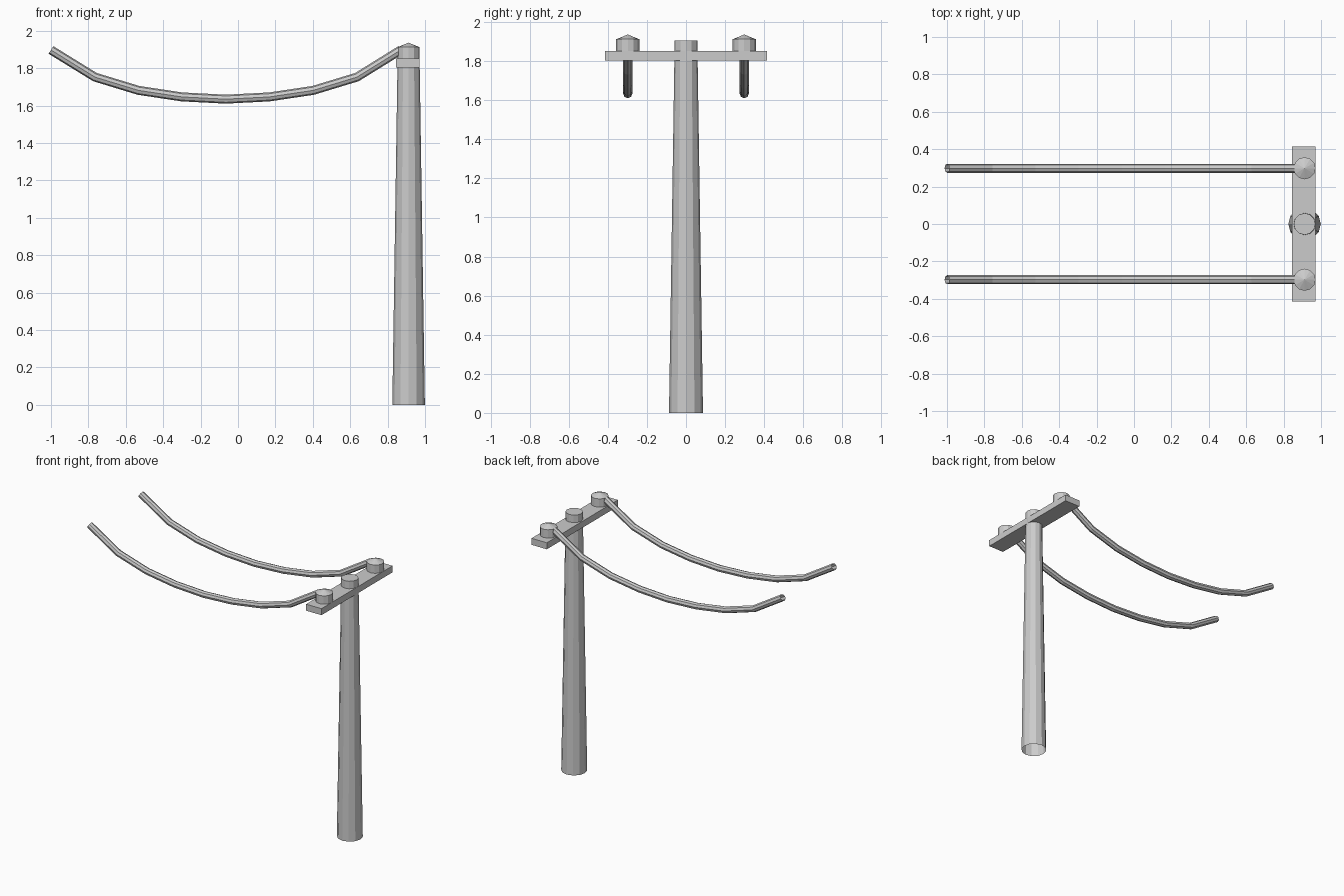
import bpy, bmesh, math

if "Cube" in bpy.data.objects:
    bpy.data.objects.remove(bpy.data.objects["Cube"])

POLE_X = 0.912
ARM_TOP = 1.851


def turned(name, profile, x, y, sides, cap_top):
    """Revolve (radius, z) rings around a vertical axis, open at the bottom."""
    bm = bmesh.new()
    rings = []
    for r, z in profile:
        rings.append([bm.verts.new((x + r * math.cos(2 * math.pi * i / sides),
                                    y + r * math.sin(2 * math.pi * i / sides), z))
                      for i in range(sides)])
    for a, b in zip(rings, rings[1:]):
        for i in range(sides):
            j = (i + 1) % sides
            bm.faces.new((a[i], a[j], b[j], b[i]))
    if cap_top is None:
        bm.faces.new(rings[-1])
    else:
        tip = bm.verts.new((x, y, cap_top))
        for i in range(sides):
            bm.faces.new((rings[-1][i], rings[-1][(i + 1) % sides], tip))
    me = bpy.data.meshes.new(name)
    bm.to_mesh(me)
    bm.free()
    ob = bpy.data.objects.new(name, me)
    bpy.context.collection.objects.link(ob)
    return ob


# tapered pole, flat top
turned("pole", [(0.087, 0), (0.058, 1.906)], POLE_X, 0, 12, None)

# cross arm
bpy.ops.mesh.primitive_cube_add(size=1, location=(0.908, 0, (1.803 + ARM_TOP) / 2))
arm = bpy.context.object
arm.name = "cross_arm"
arm.scale = (0.125, 0.828, ARM_TOP - 1.803)

# sagging wire centre line (x, z)
SAG = [(-1, 1.897), (-0.765, 1.752), (-0.532, 1.681), (-0.3, 1.646), (-0.065, 1.634),
       (0.168, 1.646), (0.402, 1.681), (0.636, 1.752), (0.87, 1.897)]

for side, y in (("front", -0.298), ("back", 0.298)):
    # insulator with a shallow conical top
    turned(side + "_insulator", [(0.059, ARM_TOP), (0.059, 1.912)], POLE_X, y, 12, 1.936)

    # wire
    cu = bpy.data.curves.new(side + "_wire", 'CURVE')
    cu.dimensions = '3D'
    cu.bevel_depth = 0.024
    cu.bevel_resolution = 2
    cu.use_fill_caps = False
    sp = cu.splines.new('POLY')
    sp.points.add(len(SAG) - 1)
    for p, (x, z) in zip(sp.points, SAG):
        p.co = (x, y, z, 1)
    sp.use_smooth = False
    wire = bpy.data.objects.new(side + "_wire", cu)
    bpy.context.collection.objects.link(wire)
